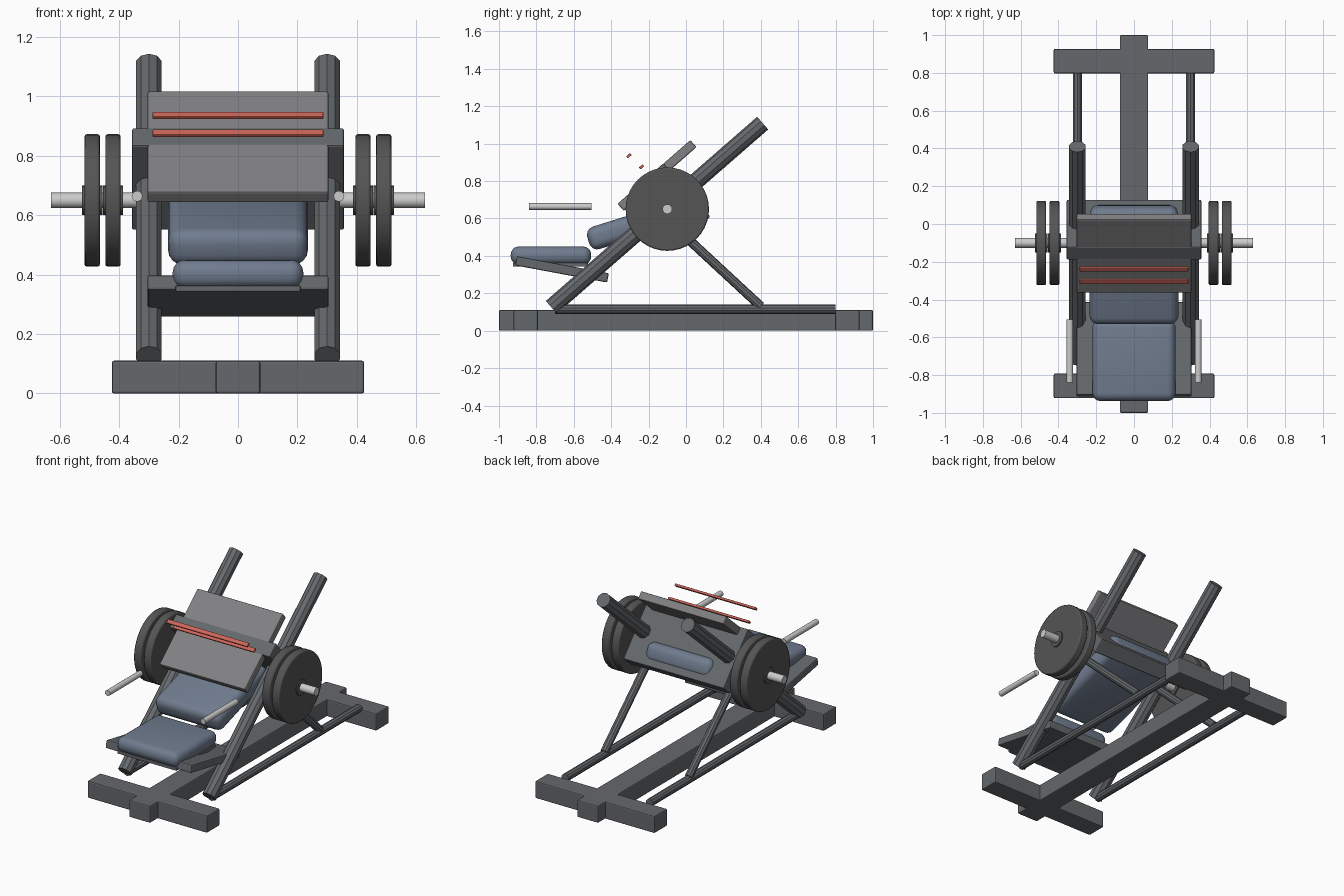
import bpy
from math import radians
from mathutils import Vector

if "Cube" in bpy.data.objects:
    bpy.data.objects.remove(bpy.data.objects["Cube"])


def material(name, rgb):
    m = bpy.data.materials.new(name)
    m.diffuse_color = (*rgb, 1)
    m.use_nodes = True
    m.node_tree.nodes["Principled BSDF"].inputs["Base Color"].default_value = m.diffuse_color
    return m


FRAME = material("frame_grey", (0.13, 0.14, 0.15))
PLATE = material("plate_grey", (0.22, 0.22, 0.23))
IRON = material("iron", (0.09, 0.09, 0.09))
STEEL = material("steel", (0.55, 0.56, 0.57))
PAD = material("pad_blue", (0.16, 0.20, 0.27))
RED = material("grip_red", (0.60, 0.13, 0.10))
TILT = 41.2  # slope of the sled rails


def finish(o, name, mat, bevel, segments, angle):
    o.name = name
    o.data.materials.append(mat)
    if bevel:
        b = o.modifiers.new("Bevel", 'BEVEL')
        b.width, b.segments = bevel, segments
        b.limit_method, b.angle_limit = 'ANGLE', radians(40)
    if angle:
        bpy.ops.object.shade_smooth_by_angle(angle=radians(angle))
    return o


def box(name, centre, size, mat=FRAME, tilt=0, bevel=0.007, segments=2, angle=0):
    bpy.ops.mesh.primitive_cube_add(size=1, location=centre, rotation=(radians(tilt), 0, 0))
    o = bpy.context.object
    o.scale = size
    bpy.ops.object.transform_apply(location=False, rotation=False, scale=True)
    return finish(o, name, mat, bevel, segments, angle)


def rod(name, a, b, r, mat=FRAME, sides=10, bevel=0.0, angle=0):
    a, b = Vector(a), Vector(b)
    bpy.ops.mesh.primitive_cylinder_add(vertices=sides, radius=r, depth=(b - a).length,
                                        location=(a + b) / 2)
    o = bpy.context.object
    o.rotation_euler = (b - a).to_track_quat('Z', 'Y').to_euler()
    return finish(o, name, mat, bevel, 2, angle)


# Floor frame
box("base_beam", (0, 0, 0.055), (0.15, 2.0, 0.11))
box("front_crossbar", (0, -0.857, 0.055), (0.85, 0.13, 0.11))
box("rear_crossbar", (0, 0.862, 0.055), (0.85, 0.13, 0.11))

# Mirrored left and right parts
for s, side in ((-1, "left"), (1, "right")):
    x = 0.30 * s
    rod(f"sled_rail_{side}", (x, -0.72, 0.125), (x, 0.41, 1.11), 0.045)
    rod(f"floor_rail_{side}", (x, -0.70, 0.115), (x, 0.80, 0.115), 0.025)
    rod(f"rear_strut_{side}", (x, -0.14, 0.63), (x, 0.40, 0.13), 0.025)
    rod(f"handle_{side}", (0.34 * s, -0.84, 0.664), (0.34 * s, -0.505, 0.664), 0.018,
        STEEL, 16, 0, 35)
    rod(f"weight_peg_{side}", (0.30 * s, -0.10, 0.65), (0.63 * s, -0.10, 0.65), 0.026,
        STEEL, 16, 0, 35)
    # Weight discs with raised hubs
    for i, cx in enumerate((0.421, 0.491)):
        rod(f"weight_disc_{side}_{i + 1}", ((cx - 0.026) * s, -0.10, 0.65),
            ((cx + 0.026) * s, -0.10, 0.65), 0.223, IRON, 40, 0.008, 35)
        rod(f"disc_hub_{side}_{i + 1}", ((cx - 0.034) * s, -0.10, 0.65),
            ((cx + 0.034) * s, -0.10, 0.65), 0.05, IRON, 24, 0, 35)

# Sled: cross plate square to the rails, and foot plate along them
box("sled_carriage", (0, -0.03, 0.722), (0.715, 0.092, 0.38), FRAME, TILT)
box("foot_plate", (0, -0.155, 0.83), (0.61, 0.517, 0.05), PLATE, TILT)

# Red grip strips
box("grip_strip_upper", (0, -0.305, 0.936), (0.575, 0.026, 0.014), RED, TILT, 0.003)
box("grip_strip_lower", (0, -0.238, 0.876), (0.575, 0.026, 0.014), RED, TILT, 0.003)

# Seat and backrest
box("seat_support", (0, -0.663, 0.328), (0.61, 0.50, 0.05), FRAME, -10.5)
box("seat_board", (0, -0.725, 0.353), (0.42, 0.40, 0.02), FRAME, 0, 0.003)
box("seat_pad", (0, -0.722, 0.402), (0.44, 0.43, 0.096), PAD, 0, 0.042, 4, 180)
box("back_pad", (0, -0.215, 0.58), (0.47, 0.645, 0.125), PAD, 17.5, 0.045, 4, 180)
